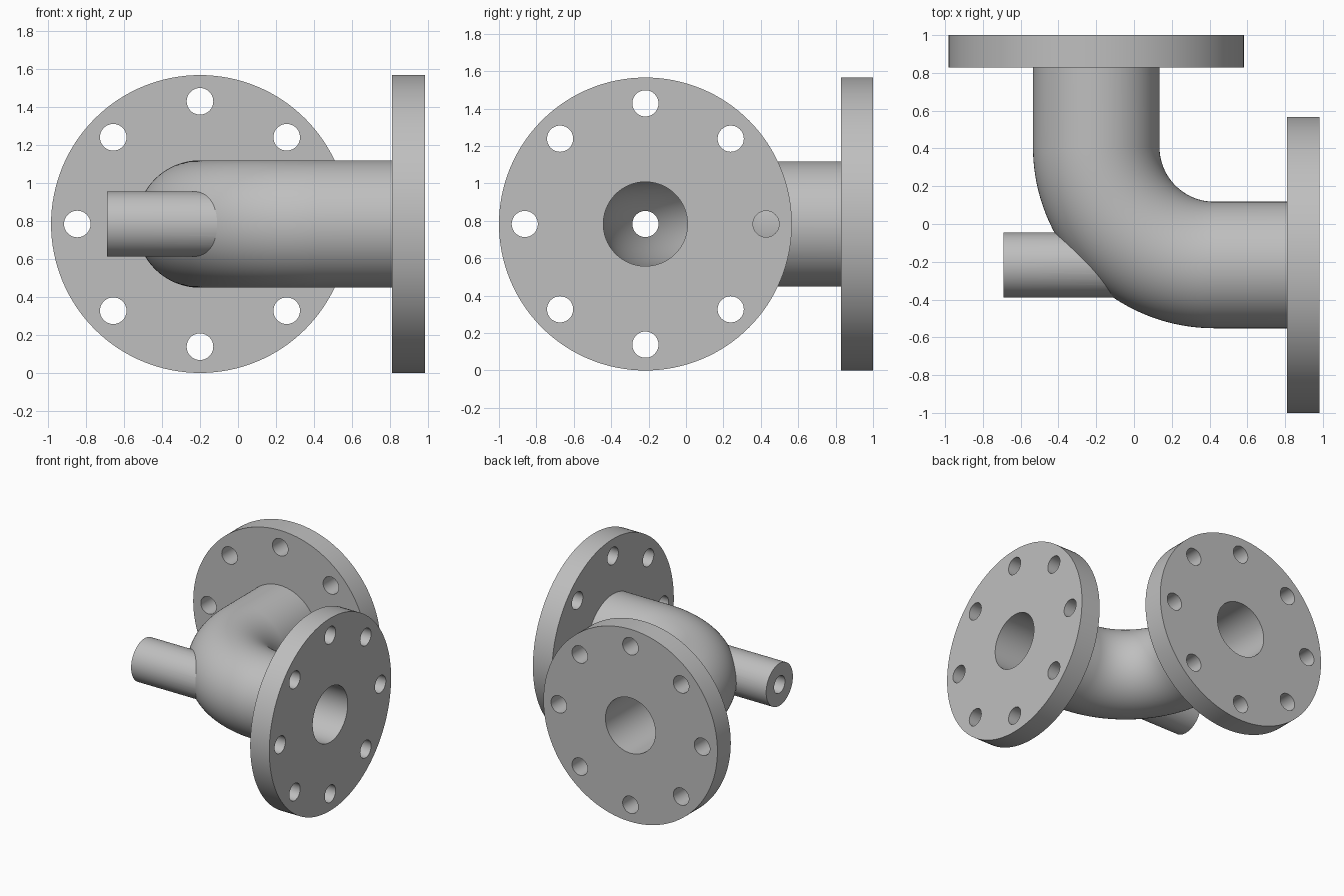
import bpy, bmesh, math
from mathutils import Matrix, Vector

cube = bpy.data.objects.get("Cube")
if cube:
    bpy.data.objects.remove(cube, do_unlink=True)

# Main dimensions
AX, AY, AZ = -0.20, -0.217, 0.783      # pipe axes
FACE_X, FACE_Y = 0.982, 1.0            # outer flange faces
FLANGE_R, FLANGE_T = 0.783, 0.172
PIPE_R, BORE_R, BEND_R = 0.335, 0.225, 0.625
BRANCH_R, HOLE_R, BOLT_CIRCLE = 0.172, 0.07, 0.645
UP = Vector((0, 0, 1))

grey = bpy.data.materials.new("cast grey")
grey.use_nodes = True
colour = (0.52, 0.52, 0.52, 1)
grey.diffuse_color = colour
grey.node_tree.nodes["Principled BSDF"].inputs["Base Color"].default_value = colour


def make_object(name, bm):
    bmesh.ops.recalc_face_normals(bm, faces=bm.faces)
    mesh = bpy.data.meshes.new(name)
    bm.to_mesh(mesh)
    bm.free()
    mesh.materials.append(grey)
    obj = bpy.data.objects.new(name, mesh)
    bpy.context.collection.objects.link(obj)
    return obj


def add_rod(bm, start, end, radius, sides):
    """Capped cylinder between two points."""
    start, end = Vector(start), Vector(end)
    axis = end - start
    place = Matrix.Translation((start + end) / 2) @ axis.to_track_quat('Z', 'Y').to_matrix().to_4x4()
    bmesh.ops.create_cone(bm, cap_ends=True, segments=sides, radius1=radius,
                          radius2=radius, depth=axis.length, matrix=place)


def rod(name, start, end, radius, sides):
    bm = bmesh.new()
    add_rod(bm, start, end, radius, sides)
    return make_object(name, bm)


def bent_pipe(name, radius, overrun, sides=96, steps=40):
    """Round section swept along straight, quarter bend, straight."""
    centre = Vector((AX + BEND_R, AY + BEND_R, AZ))
    stations = [(Vector((AX, FACE_Y + overrun, AZ)), Vector((-1, 0, 0)))]
    for i in range(steps + 1):
        a = math.pi + math.pi / 2 * i / steps
        out = Vector((math.cos(a), math.sin(a), 0))
        stations.append((centre + BEND_R * out, out))
    stations.append((Vector((FACE_X + overrun, AY, AZ)), Vector((0, -1, 0))))
    bm = bmesh.new()
    rings = []
    for point, out in stations:
        angles = [math.tau * k / sides for k in range(sides)]
        rings.append([bm.verts.new(point + radius * (math.cos(a) * out + math.sin(a) * UP))
                      for a in angles])
    for r, s in zip(rings, rings[1:]):
        for k in range(sides):
            n = (k + 1) % sides
            bm.faces.new((r[k], r[n], s[n], s[k]))
    bm.faces.new(rings[0])
    bm.faces.new(rings[-1])
    return make_object(name, bm)


def bolt_holes(name, face, axis):
    """Eight rods on the bolt circle of one flange."""
    side = axis.cross(UP)
    bm = bmesh.new()
    for k in range(8):
        a = math.tau * k / 8
        p = face + BOLT_CIRCLE * (math.cos(a) * side + math.sin(a) * UP)
        add_rod(bm, p - axis * (FLANGE_T + 0.03), p + axis * 0.03, HOLE_R, 40)
    return make_object(name, bm)


def combine(target, tool, operation):
    """Apply a boolean and discard the tool."""
    tool.hide_render = True
    mod = target.modifiers.new(operation.title(), 'BOOLEAN')
    mod.operation, mod.object, mod.solver = operation, tool, 'EXACT'
    bpy.context.view_layer.objects.active = target
    bpy.ops.object.modifier_apply(modifier=mod.name)
    bpy.data.objects.remove(tool, do_unlink=True)


# Solid casting: elbow, side branch and two flanges
body = bent_pipe("flanged_elbow", PIPE_R, -FLANGE_T / 2)
combine(body, rod("branch", (-0.69, AY, AZ), (0, AY, AZ), BRANCH_R, 64), 'UNION')
flanges = [(Vector((AX, FACE_Y, AZ)), Vector((0, 1, 0))),
           (Vector((FACE_X, AY, AZ)), Vector((1, 0, 0)))]
for face, axis in flanges:
    combine(body, rod("flange", face - axis * FLANGE_T, face, FLANGE_R, 128), 'UNION')

# Bores and bolt holes
combine(body, bent_pipe("main_bore", BORE_R, 0.05), 'DIFFERENCE')
combine(body, rod("branch_bore", (-0.75, AY, AZ), (0.1, AY, AZ), HOLE_R, 40), 'DIFFERENCE')
for face, axis in flanges:
    combine(body, bolt_holes("bolt_holes", face, axis), 'DIFFERENCE')

# Smooth curved walls, crisp edges
for obj in bpy.context.selected_objects:
    obj.select_set(False)
body.select_set(True)
bpy.context.view_layer.objects.active = body
bpy.ops.object.shade_smooth_by_angle(angle=math.radians(25))
